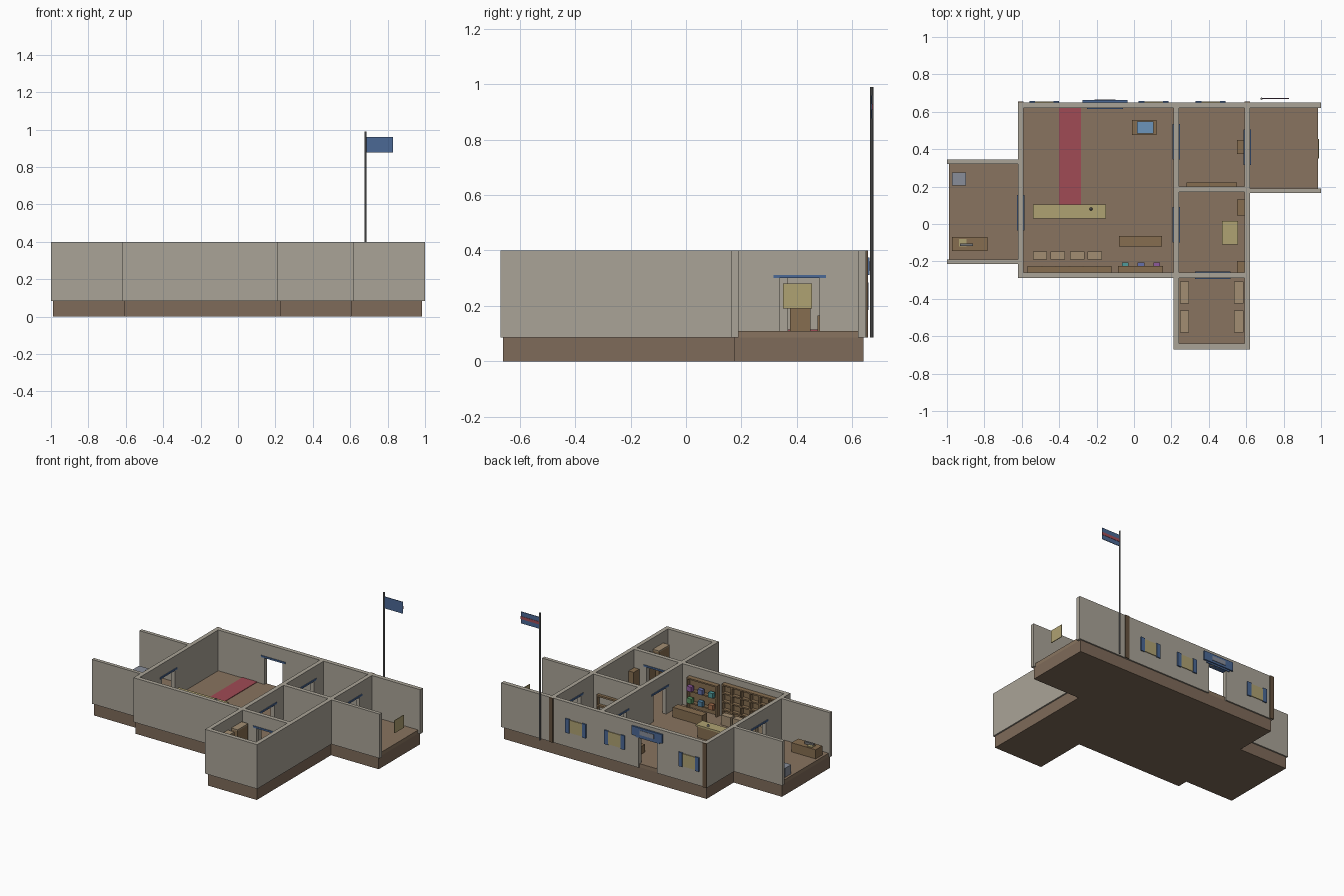
import bpy, bmesh

if "Cube" in bpy.data.objects:
    bpy.data.objects.remove(bpy.data.objects["Cube"])

def mat(name, r, g, b):
    m = bpy.data.materials.new(name)
    m.diffuse_color = (r, g, b, 1)
    m.use_nodes = True
    m.node_tree.nodes["Principled BSDF"].inputs["Base Color"].default_value = m.diffuse_color
    return m

WALL = mat("plaster", .40, .37, .31)
EARTH = mat("foundation_brown", .21, .145, .10)
FLOOR = mat("floor_brown", .25, .175, .115)
WOOD = mat("wood", .24, .155, .08)
DARK = mat("dark_wood", .13, .085, .05)
TAN = mat("tan", .36, .27, .17)
YELLOW = mat("pale_yellow", .43, .36, .17)
BLUE = mat("blue", .07, .14, .30)
SKY = mat("light_blue", .15, .30, .50)
RED = mat("red", .35, .07, .09)
METAL = mat("metal", .18, .18, .18)
GREY = mat("blue_grey", .25, .27, .32)
Z0, FZ, TOP, DOOR_Z = .085, .11, .40, .30

def boxes(name, material, *dims):
    """One object from boxes given as (x0, x1, y0, y1, z0, z1)."""
    bm = bmesh.new()
    for x0, x1, y0, y1, z0, z1 in dims:
        vs = bmesh.ops.create_cube(bm, size=1)["verts"]
        for v in vs:
            v.co = (x1 if v.co.x > 0 else x0, y1 if v.co.y > 0 else y0, z1 if v.co.z > 0 else z0)
    me = bpy.data.meshes.new(name)
    bm.to_mesh(me)
    bm.free()
    me.materials.append(material)
    ob = bpy.data.objects.new(name, me)
    bpy.context.collection.objects.link(ob)
    return ob

def wall(name, axis, a, b, c, t=.03, doors=()):
    """Wall along an axis from a to b, from c to c+t across, with doorways and lintels."""
    def place(p, q, s, e, z0, z1):
        return (p, q, s, e, z0, z1) if axis == "x" else (s, e, p, q, z0, z1)
    parts, start = [], a
    for d in doors:
        parts.append(place(start, d - .072, c, c + t, Z0, TOP))
        parts.append(place(d - .072, d + .072, c, c + t, DOOR_Z, TOP))
        start = d + .072
        boxes(name + "_lintel", BLUE, place(d - .095, d + .095, c - .005, c + t + .005, DOOR_Z, DOOR_Z + .012))
    parts.append(place(start, b, c, c + t, Z0, TOP))
    boxes(name, WALL, *parts)

# foundations and floors, one per block of the plan
plan = {"main": (-.61, .61, -.28, .64), "west_wing": (-.99, -.61, -.205, .335),
        "east_wing": (.61, .985, .175, .64), "south_room": (.225, .61, -.66, -.28)}
for n, (x0, x1, y0, y1) in plan.items():
    boxes(n + "_foundation", EARTH, (x0, x1, y0, y1, 0, Z0))
    boxes(n + "_floor", FLOOR, (x0, x1, y0, y1, Z0, FZ))

# walls
wall("north_wall", "x", -.62, 1, .62, doors=[-.155])
wall("west_wall", "y", -.29, .62, -.62, doors=[.06])
wall("inner_wall", "y", -.67, .62, .21, doors=[-.005, .44])
wall("east_wall", "y", -.67, .62, .59, doors=[.41])
wall("main_south_wall", "x", -.59, .21, -.29)
wall("south_room_north_wall", "x", .24, .59, -.29, doors=[.42])
wall("south_room_south_wall", "x", .24, .59, -.67)
wall("room_partition", "x", .24, .59, .17)
wall("east_wing_wall", "x", .62, 1, .165, .025)
wall("west_wing_north_wall", "x", -1, -.62, .32, .025)
wall("west_wing_south_wall", "x", -1, -.62, -.215, .025)

# posts on the north face
for n, x in (("west_post", -.605), ("east_post", .605)):
    boxes(n, DARK, (x - .015, x + .015, .648, .656, Z0, TOP))

# windows with shutters
for x in (-.48, .105, .41):
    boxes("window_pane", YELLOW, (x - .052, x + .052, .65, .655, .19, .28))
    boxes("window_shutters", BLUE, *[(x + s - .015, x + s + .015, .65, .658, .185, .285) for s in (-.065, .065)])
boxes("east_window_pane", YELLOW, (.983, .988, .35, .455, .19, .28))

# sign board over the entrance
boxes("sign_board", BLUE, (-.275, -.035, .65, .662, .312, .375))
boxes("sign_plate", GREY, (-.21, -.10, .66, .665, .328, .36))

# flag and pole
bpy.ops.mesh.primitive_cylinder_add(vertices=10, radius=.006, depth=.905, location=(.681, .67, .5375))
pole = bpy.context.object
pole.name = "flag_pole"
pole.data.materials.append(METAL)
boxes("flag", BLUE, (.686, .83, .668, .672, .877, .96))
boxes("flag_stripe", RED, (.686, .83, .672, .674, .908, .928))

# main hall: carpet, desk, bell, display table, bench, crates
boxes("carpet", RED, (-.40, -.283, .105, .62, FZ, FZ + .004))
boxes("desk_body", WOOD, (-.53, -.16, .037, .098, FZ, .19))
boxes("desk_top", YELLOW, (-.54, -.15, .03, .105, .19, .202))
bpy.ops.mesh.primitive_cone_add(vertices=10, radius1=.009, radius2=.004, depth=.014, location=(-.23, .08, .209))
bell = bpy.context.object
bell.name = "desk_bell"
bell.data.materials.append(METAL)
boxes("display_table", WOOD, (-.01, .12, .475, .555, FZ, .165))
boxes("display_tray", SKY, (.015, .105, .483, .547, .165, .18))
boxes("bench", WOOD, (-.08, .15, -.12, -.065, FZ, .18))
for x in (-.503, -.408, -.303, -.21):
    boxes("crate", TAN, (x - .038, x + .038, -.19, -.147, FZ, .18))

# pigeonhole cabinet on the south wall
x0, x1, n, m = -.57, -.12, 6, 4
cells = [(x0, x1, -.26, -.252, FZ, .355)]
for i in range(n + 1):
    x = x0 + (x1 - x0 - .01) * i / n
    cells.append((x, x + .01, -.252, -.225, FZ, .355))
for j in range(m + 1):
    z = FZ + (.345 - FZ) * j / m
    cells.append((x0, x1, -.252, -.226, z, z + .01))
boxes("pigeonhole_cabinet", WOOD, *cells)

# goods shelf with small coloured boxes
boxes("goods_shelf", WOOD, (-.085, .155, -.26, -.252, FZ, .33), (-.085, -.075, -.252, -.225, FZ, .33),
      (.145, .155, -.252, -.225, FZ, .33), *[(-.075, .145, -.252, -.225, z, z + .01) for z in (.15, .235, .32)])
goods = [mat("teal", .08, .33, .33), mat("violet_blue", .13, .16, .40), mat("purple", .27, .10, .33),
         mat("orange", .40, .17, .08), mat("sea_blue", .08, .22, .36), mat("green", .10, .30, .12)]
for k, g in enumerate(goods):
    x, z = -.047 + .084 * (k % 3), (.245, .16)[k // 3]
    boxes("goods_box", g, (x - .018, x + .018, -.235, -.206, z, z + .035))

# west wing: stove block, desk with paper and tool
boxes("storage_block", GREY, (-.972, -.897, .205, .275, FZ, .175))
boxes("work_desk", WOOD, (-.972, -.782, -.145, -.07, FZ, .175))
boxes("desk_paper", YELLOW, (-.935, -.895, -.12, -.08, .175, .18))
boxes("desk_tool", METAL, (-.93, -.86, -.118, -.104, .175, .192))

# east rooms: shelf, cabinets, table
boxes("wall_shelf", WOOD, (.28, .55, .20, .222, .26, .272), (.28, .55, .20, .222, .19, .202),
      (.28, .29, .20, .222, FZ, .272), (.54, .55, .20, .222, FZ, .272))
boxes("side_cabinet", WOOD, (.55, .59, .375, .45, FZ, .20))
boxes("north_cupboard", WOOD, (.55, .59, .045, .13, FZ, .27))
boxes("south_cupboard", WOOD, (.55, .59, -.26, -.197, FZ, .27))
boxes("table_top", YELLOW, (.47, .555, -.11, .015, .165, .178))
boxes("table_legs", WOOD, *[(x, x + .012, y, y + .012, FZ, .165) for x in (.475, .538) for y in (-.105, -.002)])

# south room: four tall cupboards
for x in (.245, .535):
    for y in (-.58, -.425):
        boxes("tall_cupboard", WOOD, (x, x + .05, y, y + .118, FZ, .315))
        boxes("cupboard_top", TAN, (x, x + .05, y, y + .118, .315, .325))
